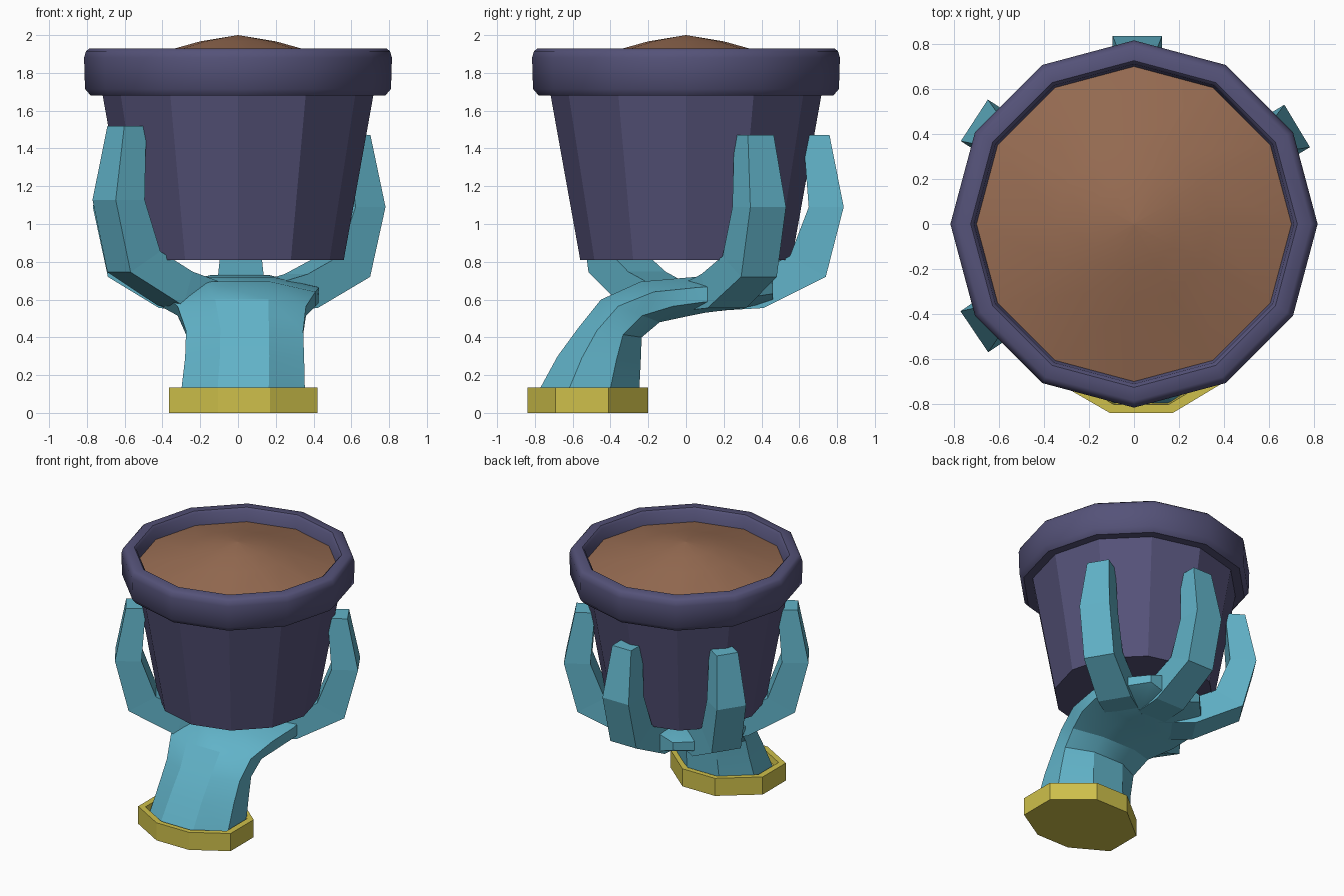
import bpy, bmesh
from math import sin, cos, pi, radians
from mathutils import Vector

if "Cube" in bpy.data.objects:
    bpy.data.objects.remove(bpy.data.objects["Cube"])


def material(name, rgb):
    m = bpy.data.materials.new(name)
    m.diffuse_color = (*rgb, 1)
    m.use_nodes = True
    m.node_tree.nodes["Principled BSDF"].inputs["Base Color"].default_value = m.diffuse_color
    return m


SLATE = material("slate", (0.09, 0.085, 0.19))
TEAL = material("teal", (0.12, 0.45, 0.58))
GOLD = material("gold", (0.62, 0.53, 0.07))
EARTH = material("earth", (0.31, 0.15, 0.085))


def loft(name, rings, mat, smooth=0, closed=False):
    """Skin a list of equal-length point rings; cap the ends unless closed."""
    bm = bmesh.new()
    vs = [[bm.verts.new(p) for p in ring] for ring in rings]
    pairs = list(zip(vs, vs[1:])) + ([(vs[-1], vs[0])] if closed else [])
    n = len(vs[0])
    for a, b in pairs:
        for i in range(n):
            j = (i + 1) % n
            bm.faces.new((a[i], a[j], b[j], b[i]))
    if not closed:
        bm.faces.new(vs[0])
        bm.faces.new(vs[-1])
    bmesh.ops.remove_doubles(bm, verts=bm.verts, dist=1e-4)
    bmesh.ops.recalc_face_normals(bm, faces=bm.faces)
    me = bpy.data.meshes.new(name)
    bm.to_mesh(me)
    bm.free()
    if smooth:
        me.polygons.foreach_set("use_smooth", [True] * len(me.polygons))
        me.set_sharp_from_angle(angle=radians(smooth))
    me.materials.append(mat)
    ob = bpy.data.objects.new(name, me)
    bpy.context.collection.objects.link(ob)
    return ob


def circle(r, z, n=12):
    return [(r * cos(2 * pi * i / n), r * sin(2 * pi * i / n), z) for i in range(n)]


# Twelve-sided pot: tapered body, rolled rim, mounded soil
loft("pot_body", [circle(0.56, 0.81), circle(0.72, 1.70)], SLATE)
loft("pot_rim", [circle(r, z) for r, z in
                 [(0.69, 1.68), (0.78, 1.68), (0.81, 1.715), (0.815, 1.88),
                  (0.805, 1.915), (0.785, 1.93), (0.725, 1.93), (0.71, 1.915),
                  (0.69, 1.76)]], SLATE, 40, closed=True)
loft("soil", [circle(r, z) for r, z in
              [(0.70, 1.74), (0.70, 1.83), (0.35, 1.925), (0.2, 1.967), (0.002, 2.0)]],
     EARTH, 30)

# Octagonal cuff with a recessed top
CX, CY = 0.0275, -0.52
OUTLINE = [(-0.105, -0.84), (0.17, -0.84), (0.42, -0.69), (0.42, -0.41),
           (0.17, -0.20), (-0.105, -0.20), (-0.365, -0.41), (-0.365, -0.69)]


def cuff_ring(s, z):
    return [(CX + (x - CX) * s, CY + (y - CY) * s, z) for x, y in OUTLINE]


loft("cuff", [cuff_ring(1, 0), cuff_ring(1, 0.135), cuff_ring(0.88, 0.135),
              cuff_ring(0.86, 0.09)], GOLD)

# Wrist and palm: octagonal sections (front/top point, back/bottom point, x centre, half width)
SECTIONS = [((-0.80, 0.08), (-0.25, 0.08), 0.025, 0.33),
            ((-0.68, 0.30), (-0.24, 0.27), 0.035, 0.315),
            ((-0.57, 0.45), (-0.235, 0.40), 0.035, 0.31),
            ((-0.45, 0.60), (-0.14, 0.48), 0.02, 0.34),
            ((-0.24, 0.695), (0.0, 0.51), 0.0, 0.41),
            ((0.05, 0.72), (0.10, 0.53), 0.0, 0.43),
            ((0.30, 0.73), (0.30, 0.555), 0.01, 0.37),
            ((0.46, 0.73), (0.46, 0.59), 0.01, 0.22)]


def palm_ring(front, back, xc, hx):
    f, b = Vector((xc, *front)), Vector((xc, *back))
    mid, up, k = (f + b) / 2, (f - b) / 2, 1 / cos(pi / 8)
    angles = [pi / 8 + i * pi / 4 for i in range(8)]
    return [mid + up * (k * sin(a)) + Vector((hx * k * cos(a), 0, 0)) for a in angles]


loft("wrist_and_palm", [palm_ring(*s) for s in SECTIONS], TEAL, 25)

# Fingers: radial profile (outer r, z, inner r, z, half width) swung to an azimuth
FINGER = [(0.15, 0.54, 0.15, 0.68, 0.12),
          (0.42, 0.555, 0.36, 0.735, 0.12),
          (0.75, 0.72, 0.56, 0.83, 0.11),
          (0.845, 1.09, 0.66, 1.09, 0.11),
          (0.77, 1.47, 0.63, 1.47, 0.08)]


def finger(name, azimuth, reach=0.0, rise=0.0, xoff=0.0):
    a = radians(azimuth)
    out, side = Vector((cos(a), sin(a), 0)), Vector((-sin(a), cos(a), 0))
    rings = []
    for i, (ro, zo, ri, zi, w) in enumerate(FINGER):
        dr, dz = (reach, rise * i / 4) if i else (0, 0)
        rings.append([out * (r + dr) + side * s + Vector((xoff, 0, z + dz))
                      for r, z, s in [(ro, zo, -w), (ro, zo, w),
                                      (ri, zi, w), (ri, zi, -w)]])
    loft(name, rings, TEAL)


finger("middle_finger", 90, -0.01, xoff=0.015)
finger("right_finger", 31)
finger("left_finger", 147)
finger("thumb", 214, 0.01, 0.05)
